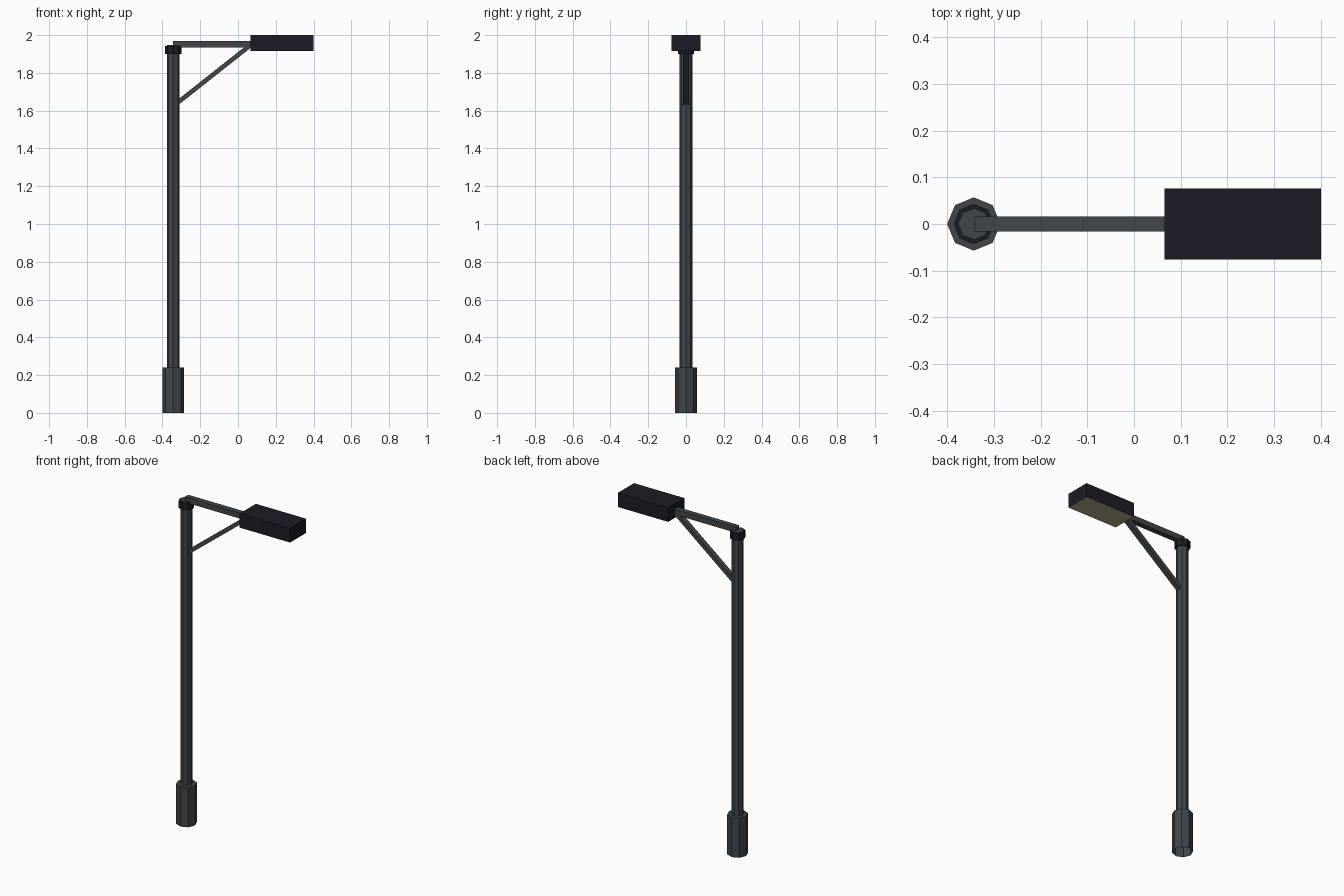
import bpy
import bmesh
from mathutils import Matrix, Vector

cube = bpy.data.objects.get("Cube")
if cube:
    bpy.data.objects.remove(cube, do_unlink=True)


def material(name, rgb):
    mat = bpy.data.materials.new(name)
    mat.use_nodes = True
    color = (*rgb, 1.0)
    mat.diffuse_color = color
    shader = next(n for n in mat.node_tree.nodes if n.type == "BSDF_PRINCIPLED")
    shader.inputs["Base Color"].default_value = color
    return mat


steel = material("grey steel", (0.052, 0.061, 0.068))
dark_steel = material("dark steel", (0.010, 0.0125, 0.016))
housing = material("dark housing", (0.0112, 0.0112, 0.019))
warm = material("warm lens", (0.48, 0.41, 0.27))

POLE_X = -0.343


def finish(name, bm, *mats):
    mesh = bpy.data.meshes.new(name)
    bm.to_mesh(mesh)
    bm.free()
    for mat in mats:
        mesh.materials.append(mat)
    obj = bpy.data.objects.new(name, mesh)
    bpy.context.collection.objects.link(obj)
    return obj


def octagon(name, radius, bottom, top, mat, open_bottom=False):
    """Upright eight-sided prism on the pole axis."""
    bm = bmesh.new()
    bmesh.ops.create_cone(
        bm, cap_ends=True, segments=8, radius1=radius, radius2=radius,
        depth=top - bottom,
        matrix=Matrix.Translation((POLE_X, 0, (bottom + top) / 2)))
    if open_bottom:
        bm.normal_update()
        under = [f for f in bm.faces if f.normal.z < -0.5]
        bmesh.ops.delete(bm, geom=under, context="FACES_ONLY")
    return finish(name, bm, mat)


def beam(name, start, end, width, height, *mats):
    """Box running between two points in the x-z plane."""
    a, b = Vector(start), Vector(end)
    turn = Vector((1, 0, 0)).rotation_difference(b - a).to_matrix().to_4x4()
    bm = bmesh.new()
    bmesh.ops.create_cube(
        bm, size=1, matrix=Matrix.Translation((a + b) / 2) @ turn
        @ Matrix.Diagonal(((b - a).length, width, height, 1)))
    return finish(name, bm, *mats)


# Post, with a hollow base sleeve
octagon("base", 0.057, 0, 0.24, steel, open_bottom=True)
octagon("pole", 0.034, 0.24, 1.947, steel)
octagon("collar", 0.043, 1.9, 1.943, dark_steel)

# Arm and diagonal brace
beam("arm", (POLE_X, 0, 1.952), (0.075, 0, 1.952), 0.032, 0.033, steel)
beam("brace", (-0.325, 0, 1.638), (0.07, 0, 1.95), 0.03, 0.024, steel)

# Lamp head with a warm underside
head = beam("lamp_head", (0.065, 0, 1.9575), (0.4, 0, 1.9575),
            0.153, 0.085, housing, warm)
for face in head.data.polygons:
    face.material_index = 1 if face.normal.z < -0.5 else 0
